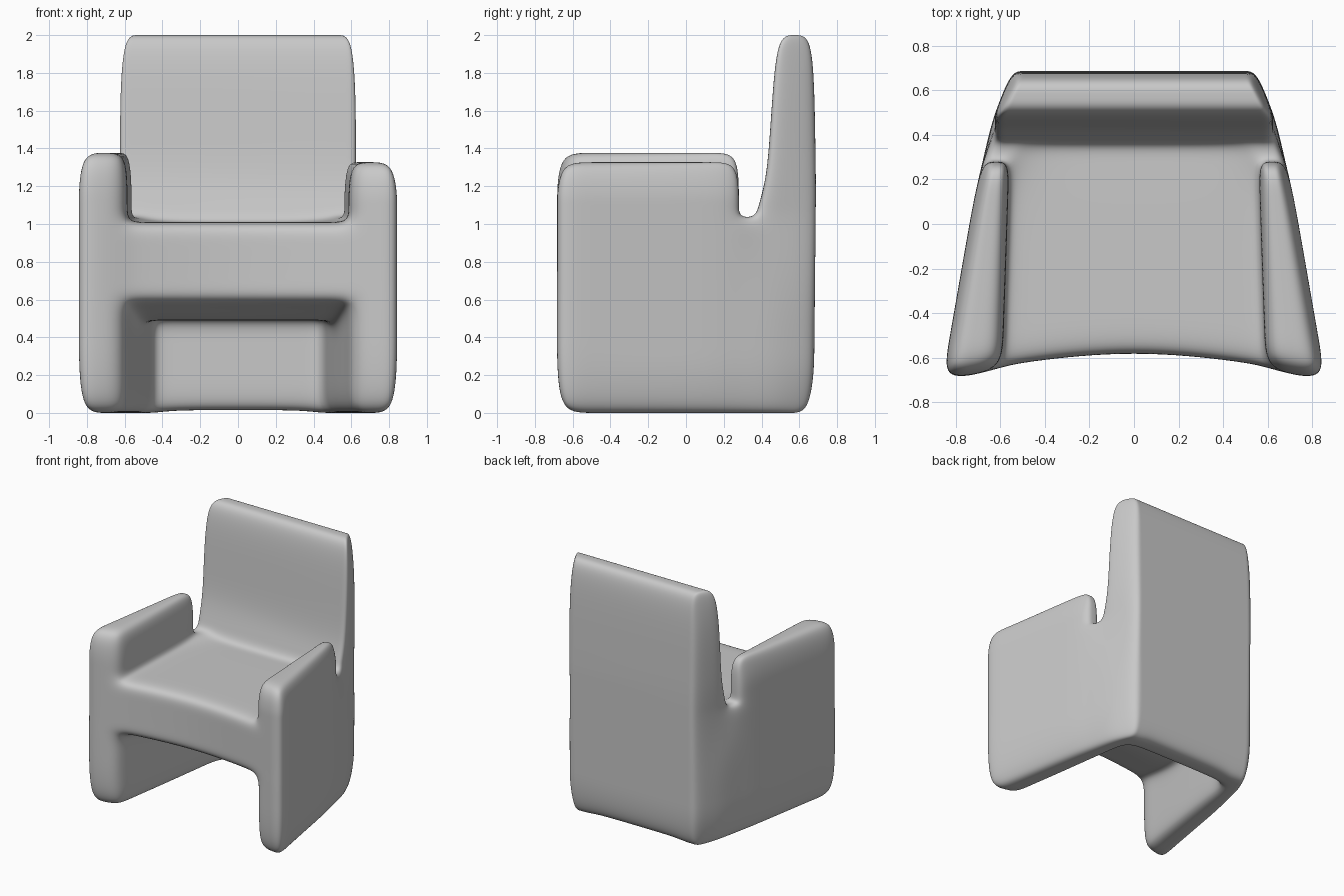
import bpy
import bmesh

cube = bpy.data.objects.get("Cube")
if cube:
    bpy.data.objects.remove(cube, do_unlink=True)


def lerp(points, t):
    """Piecewise linear interpolation through (t, value) pairs."""
    if t <= points[0][0]:
        return points[0][1]
    for (a, va), (b, vb) in zip(points, points[1:]):
        if t <= b:
            return va + (vb - va) * (t - a) / (b - a)
    return points[-1][1]


# Cage lines: depth and height, with support lines beside the main edges
DEPTH = [-0.69, -0.52, -0.15, 0.13, 0.28, 0.42, 0.55, 0.68]
HEIGHT = [0, 0.2, 0.4, 0.54, 0.68, 0.9, 1.01, 1.1, 1.2, 1.35, 1.74, 2.0]
COLUMNS = 8
ARM_END, BACK_START = 4, 5
SEAT_LOW, SEAT_TOP, ARM_TOP, BACK_TOP = 3, 6, 9, 11

OUTER = [(-0.69, 0.86), (0.13, 0.717), (0.28, 0.68), (0.42, 0.642), (0.55, 0.6), (0.68, 0.55)]
UPPER_INNER = [(-0.68, 0.59), (0.28, 0.56), (0.42, 0.50), (0.68, 0.44)]
LOWER_INNER = [(-0.68, 0.6), (0.42, 0.455), (0.68, 0.42)]
UNDERSIDE = [(-0.68, 0.59), (-0.15, 0.48), (0.42, 0.51)]
BACK_FRONT = [(0.6, 0.45), (1.01, 0.36), (1.2, 0.415), (1.35, 0.44), (1.74, 0.46), (2.0, 0.49)]
REAR = [(0, 0.645), (0.2, 0.678), (1.2, 0.688), (1.74, 0.68), (2.0, 0.66)]


def cage_point(i, j, k):
    """Place a cage node, tapering the chair towards the rear."""
    y, z = DEPTH[j], HEIGHT[k]
    side = -1 if i < COLUMNS // 2 else 1
    outer = lerp(OUTER, y)
    inner = lerp(LOWER_INNER if k <= SEAT_LOW else UPPER_INNER, y)
    column = min(i, COLUMNS - i)
    arm_rim = k == ARM_TOP and j <= ARM_END

    # Softened rims: draw the corner nodes inwards
    middle = 0.5 * (outer + inner)
    if k in (0, BACK_TOP) or arm_rim:
        outer -= 0.03
    if arm_rim:
        inner += 0.015
        y -= 0.015 if j == ARM_END else 0
    if j == 0 and (k == 0 or arm_rim):
        y += 0.03
    x = side * [outer, middle, inner, inner - 0.1, 0][column]

    # Underside slope, uneven arm heights, dished seat rear and lifted back hem
    if k in (SEAT_LOW - 1, SEAT_LOW):
        z += lerp(UNDERSIDE, y) - HEIGHT[SEAT_LOW]
    if k in (ARM_TOP - 1, ARM_TOP):
        z -= side * 0.025 if column < 4 else 0
        z += 0.002
    if k == SEAT_TOP and j >= ARM_END:
        z += 0.025 if column <= 2 else -0.005
    if k == 0 and column > 2:
        z += 0.015

    # Concave front and shaped backrest
    if j <= 1:
        y += 0.125 * (1 - min(1, (x / 0.75) ** 2))
    if j >= BACK_START:
        front, rear = lerp(BACK_FRONT, z), lerp(REAR, z)
        y = front + (rear - front) * (j - BACK_START) / 2
    return x, y, z


def solid(i, j, k):
    """Which cells of the cage belong to the chair."""
    if not (0 <= i < COLUMNS and 0 <= j < len(DEPTH) - 1 and 0 <= k < BACK_TOP):
        return False
    arm = i < 2 or i >= COLUMNS - 2
    if j >= BACK_START:
        return True
    if k < SEAT_LOW:
        return arm
    if k < SEAT_TOP:
        return True
    return arm and j < ARM_END and k < ARM_TOP


# Chair body: skin of the solid cells
bm = bmesh.new()
nodes = {}


def node(key):
    if key not in nodes:
        nodes[key] = bm.verts.new(cage_point(*key))
    return nodes[key]


for i in range(COLUMNS):
    for j in range(len(DEPTH) - 1):
        for k in range(BACK_TOP):
            if not solid(i, j, k):
                continue
            for axis in range(3):
                for step in (0, 1):
                    near = [i, j, k]
                    near[axis] += 2 * step - 1
                    if solid(*near):
                        continue
                    u, v = (axis + 1) % 3, (axis + 2) % 3
                    loop = []
                    for du, dv in ((0, 0), (1, 0), (1, 1), (0, 1)):
                        key = [i, j, k]
                        key[axis] += step
                        key[u] += du
                        key[v] += dv
                        loop.append(node(tuple(key)))
                    bm.faces.new(loop if step else loop[::-1])

for face in bm.faces:
    face.smooth = True
mesh = bpy.data.meshes.new("armchair_body")
bm.to_mesh(mesh)
bm.free()

chair = bpy.data.objects.new("armchair_body", mesh)
bpy.context.collection.objects.link(chair)
rounding = chair.modifiers.new("rounding", "SUBSURF")
rounding.levels = rounding.render_levels = 3

# Single plain grey
grey = bpy.data.materials.new("light_grey")
grey.use_nodes = True
colour = (0.58, 0.58, 0.58, 1)
grey.diffuse_color = colour
shader = grey.node_tree.nodes["Principled BSDF"]
shader.inputs["Base Color"].default_value = colour
shader.inputs["Roughness"].default_value = 0.6
mesh.materials.append(grey)
